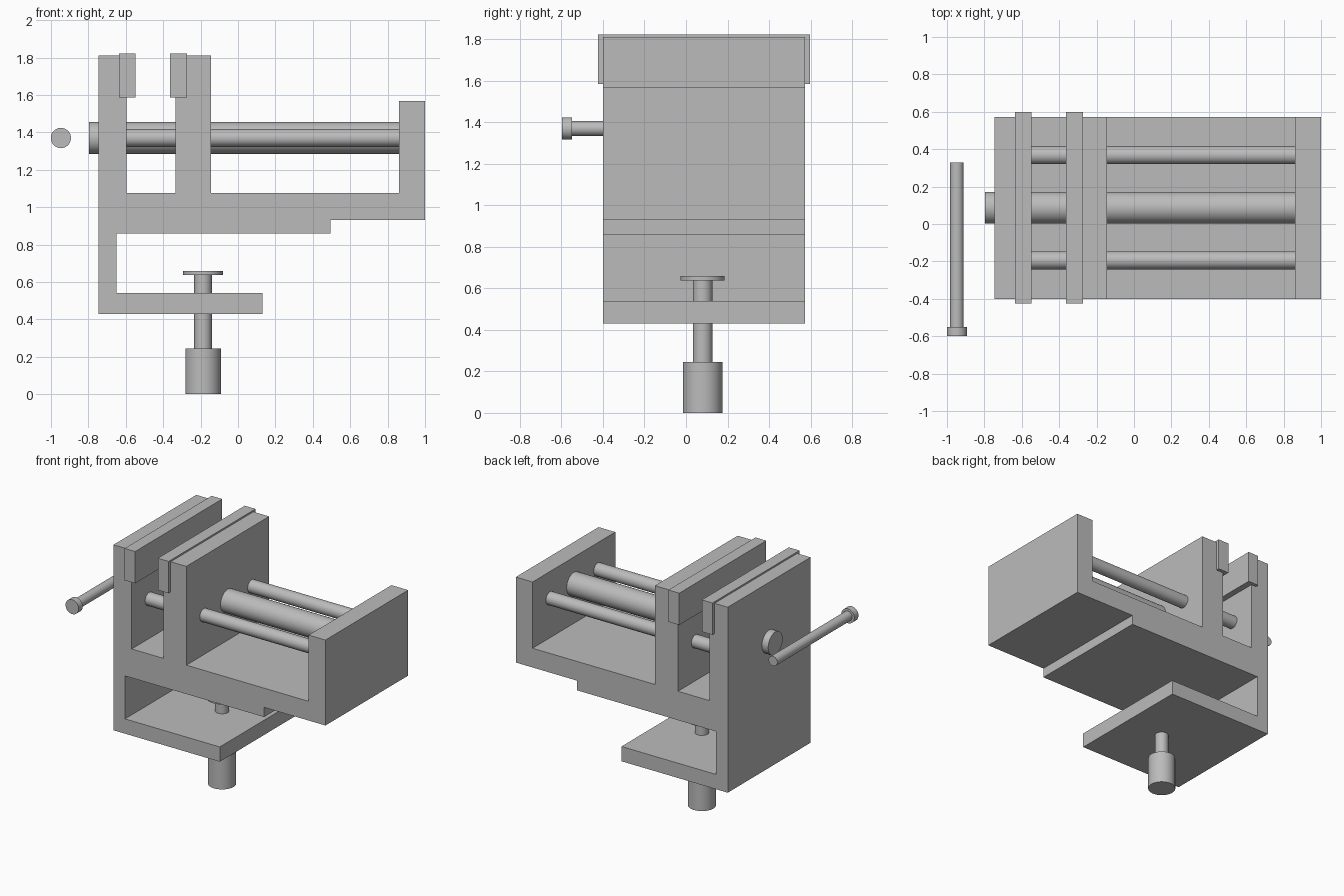
import bpy
import bmesh
import math
from mathutils import Matrix

cube = bpy.data.objects.get("Cube")
if cube:
    bpy.data.objects.remove(cube, do_unlink=True)

grey = bpy.data.materials.new("plain_grey")
grey.use_nodes = True
colour = (0.5, 0.5, 0.5, 1.0)
grey.diffuse_color = colour
grey.node_tree.nodes["Principled BSDF"].inputs["Base Color"].default_value = colour


def finish(name, bm):
    """Turn a bmesh into a grey object."""
    bmesh.ops.recalc_face_normals(bm, faces=bm.faces)
    mesh = bpy.data.meshes.new(name)
    bm.to_mesh(mesh)
    bm.free()
    mesh.materials.append(grey)
    obj = bpy.data.objects.new(name, mesh)
    bpy.context.collection.objects.link(obj)
    return obj


def extrude_profile(name, points, y0, y1):
    """Extrude an x-z outline along y."""
    bm = bmesh.new()
    face = bm.faces.new([bm.verts.new((x, y0, z)) for x, z in points])
    grown = bmesh.ops.extrude_face_region(bm, geom=[face])["geom"]
    verts = [v for v in grown if isinstance(v, bmesh.types.BMVert)]
    bmesh.ops.translate(bm, verts=verts, vec=(0, y1 - y0, 0))
    return finish(name, bm)


def rod(name, axis, start, end, radius, centre):
    """Cylinder along an axis; centre gives the other two coordinates."""
    bm = bmesh.new()
    bmesh.ops.create_cone(bm, cap_ends=True, segments=48, radius1=radius,
                          radius2=radius, depth=end - start)
    turn = {"x": Matrix.Rotation(math.pi / 2, 4, "Y"),
            "y": Matrix.Rotation(math.pi / 2, 4, "X"),
            "z": Matrix.Identity(4)}[axis]
    place = list(centre)
    place.insert("xyz".index(axis), (start + end) / 2)
    bmesh.ops.transform(bm, matrix=Matrix.Translation(place) @ turn, verts=bm.verts)
    obj = finish(name, bm)
    for poly in obj.data.polygons:
        poly.use_smooth = len(poly.vertices) == 4
    for edge in obj.data.edges:
        a, b = (obj.data.vertices[i].co for i in edge.vertices)
        edge.use_edge_sharp = abs((a - b)["xyz".index(axis)]) < 1e-5
    return obj


# Body: fixed jaw, stepped bed, sliding jaw, end plate and clamp arm in one outline
FRONT, BACK = -0.40, 0.573
body = [(-0.745, 0.43), (0.13, 0.43), (0.13, 0.54), (-0.65, 0.54),
        (-0.65, 0.86), (0.495, 0.86), (0.495, 0.932), (1.0, 0.932),
        (1.0, 1.568), (0.862, 1.568), (0.862, 1.075), (-0.145, 1.075),
        (-0.145, 1.81), (-0.335, 1.81), (-0.335, 1.075), (-0.595, 1.075),
        (-0.595, 1.81), (-0.745, 1.81)]
extrude_profile("vise_body", body, FRONT, BACK)

# Jaw plates, slightly wider and taller than the jaws
for name, x0, x1 in (("fixed_jaw_plate", -0.636, -0.549),
                     ("sliding_jaw_plate", -0.363, -0.274)):
    extrude_profile(name, [(x0, 1.585), (x1, 1.585), (x1, 1.822), (x0, 1.822)],
                    -0.425, 0.598)

# Main screw and guide rods
AXIS_Z, MID = 1.37, 0.087
rod("main_screw", "x", -0.797, 0.87, 0.085, (MID, AXIS_Z))
for side, label in ((-1, "front"), (1, "back")):
    rod(label + "_guide_rod", "x", -0.62, 0.87, 0.048, (MID + side * 0.281, AXIS_Z))

# Turning handle
rod("handle_bar", "y", -0.56, 0.33, 0.036, (-0.947, AXIS_Z))
rod("handle_knob", "y", -0.598, -0.55, 0.054, (-0.947, AXIS_Z))

# Clamp screw under the bed
CLAMP = (-0.187, 0.08)
rod("clamp_grip", "z", 0.0, 0.245, 0.095, CLAMP)
rod("clamp_shaft", "z", 0.24, 0.645, 0.047, CLAMP)
rod("clamp_pad", "z", 0.637, 0.66, 0.106, CLAMP)
